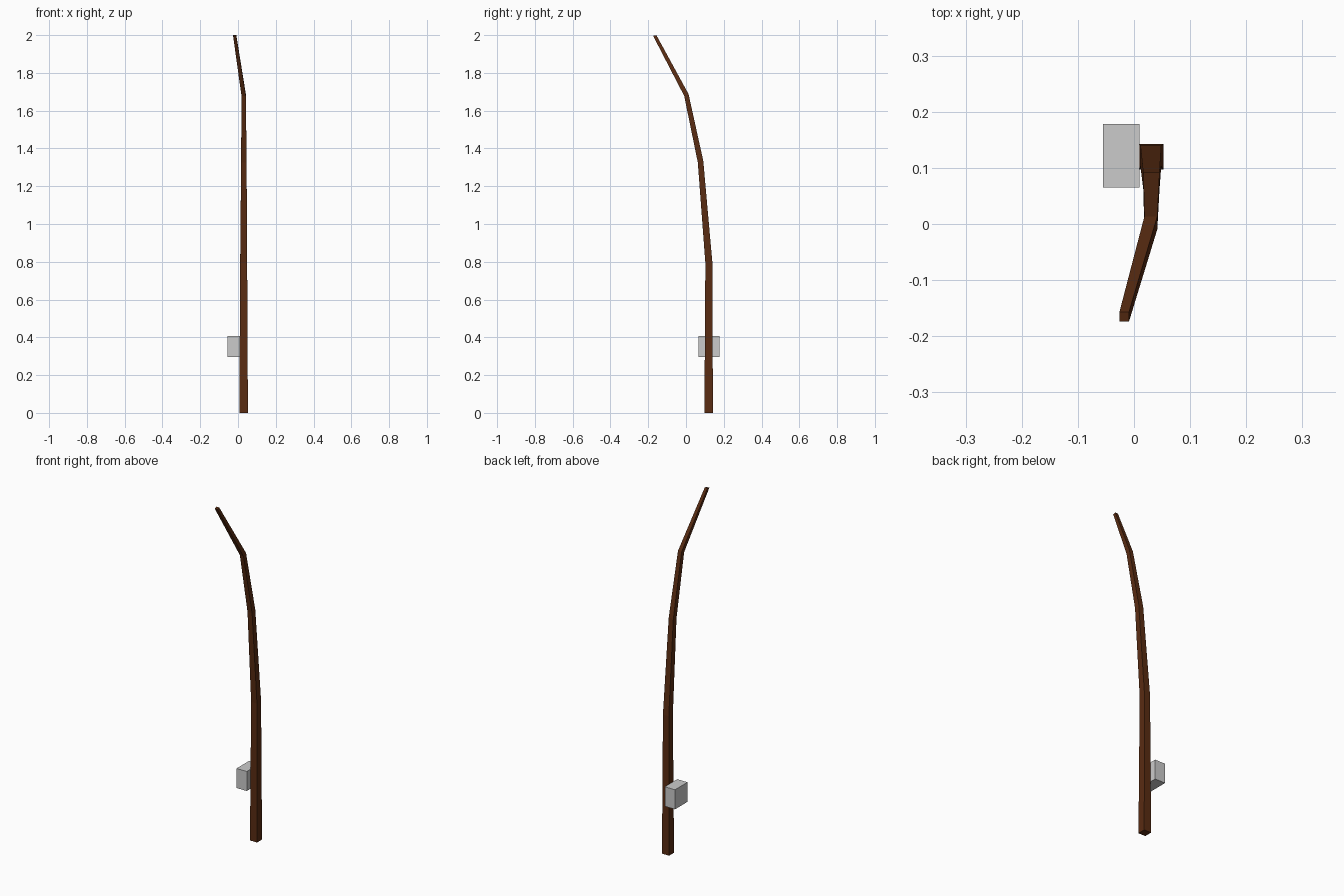
import bpy, bmesh
from mathutils import Vector, Matrix

if "Cube" in bpy.data.objects:
    bpy.data.objects.remove(bpy.data.objects["Cube"])


def finish(bm, name, color=None):
    bmesh.ops.recalc_face_normals(bm, faces=bm.faces)
    mesh = bpy.data.meshes.new(name)
    bm.to_mesh(mesh)
    bm.free()
    obj = bpy.data.objects.new(name, mesh)
    bpy.context.collection.objects.link(obj)
    if color:
        mat = bpy.data.materials.new(name + "_material")
        mat.diffuse_color = color
        mat.use_nodes = True
        mat.node_tree.nodes["Principled BSDF"].inputs["Base Color"].default_value = mat.diffuse_color
        mesh.materials.append(mat)
    return obj


# Curved tapering pole: square sections (centre x, y, z, half width, z rise from front to back)
sections = [
    (0.030, 0.120, 0.000, 0.0225, 0.0),
    (0.030, 0.121, 0.795, 0.0185, 0.002),
    (0.031, 0.077, 1.330, 0.0145, 0.004),
    (0.030, 0.002, 1.683, 0.0115, 0.005),
    (-0.0175, -0.1655, 1.998, 0.0085, 0.002),
]
bm = bmesh.new()
rings = []
for x, y, z, h, rise in sections:
    rings.append([bm.verts.new((x + sx * h, y + sy * h, z + sy * rise))
                  for sx, sy in ((-1, -1), (1, -1), (1, 1), (-1, 1))])
for a, b in zip(rings, rings[1:]):
    for i in range(4):
        j = (i + 1) % 4
        bm.faces.new((a[i], a[j], b[j], b[i]))
bm.faces.new(rings[0])
bm.faces.new(rings[-1])
finish(bm, "pole", (0.10, 0.025, 0.006, 1))

# Small box fixed to the side of the pole
bm = bmesh.new()
bmesh.ops.create_cube(bm, size=1, matrix=Matrix.LocRotScale(
    Vector((-0.0225, 0.1215, 0.352)), None, Vector((0.065, 0.113, 0.112))))
finish(bm, "side_box")
